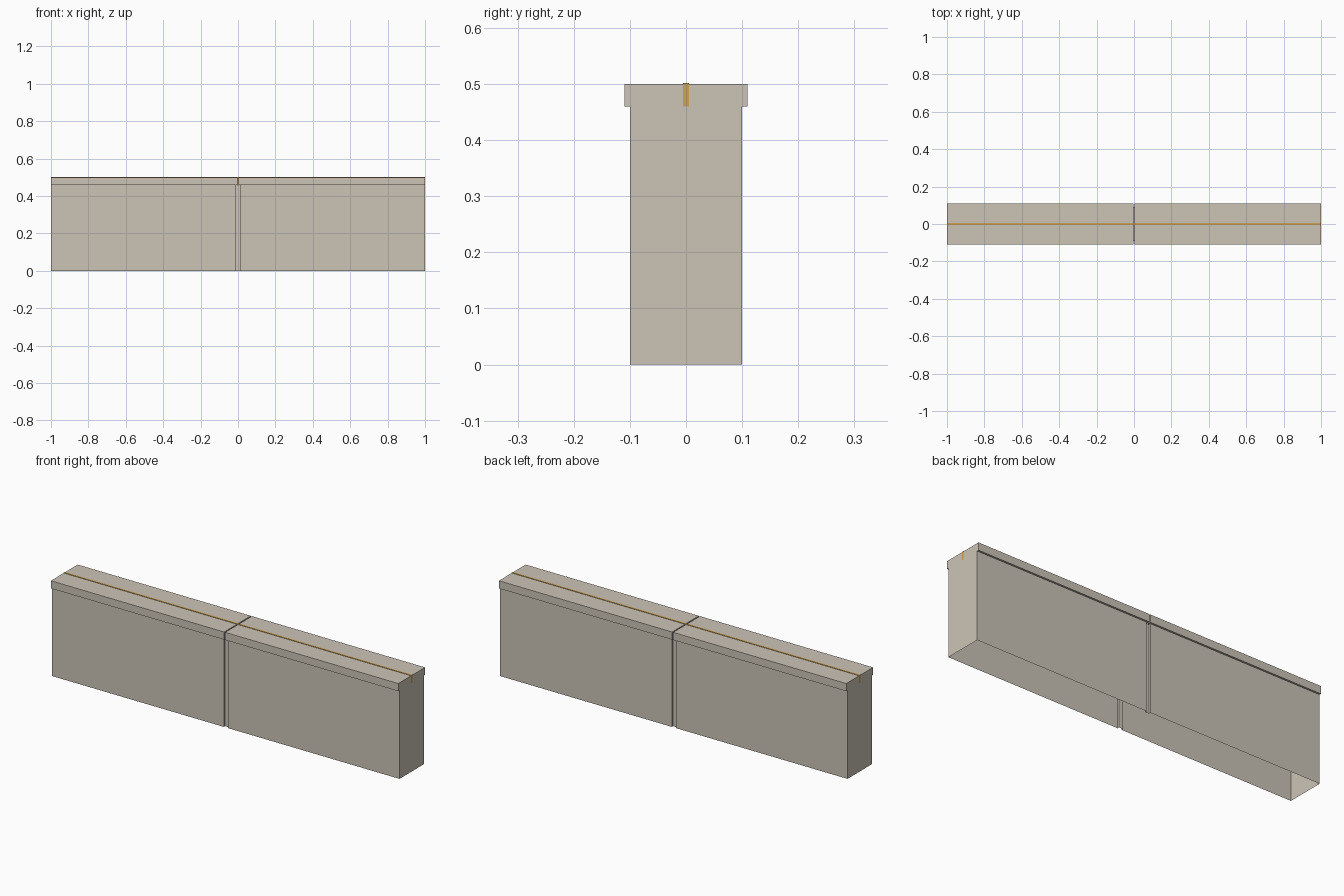
import bpy
import bmesh

if "Cube" in bpy.data.objects:
    bpy.data.objects.remove(bpy.data.objects["Cube"])


def material(name, rgb):
    m = bpy.data.materials.new(name)
    m.diffuse_color = (*rgb, 1.0)
    m.use_nodes = True
    m.node_tree.nodes["Principled BSDF"].inputs["Base Color"].default_value = m.diffuse_color
    return m


CONCRETE = material("pale concrete", (0.60, 0.55, 0.47))
BRASS = material("orange brass", (0.62, 0.36, 0.09))


def finish(name, bm, mat):
    bmesh.ops.recalc_face_normals(bm, faces=bm.faces[:])
    mesh = bpy.data.meshes.new(name)
    bm.to_mesh(mesh)
    bm.free()
    mesh.materials.append(mat)
    obj = bpy.data.objects.new(name, mesh)
    bpy.context.collection.objects.link(obj)
    return obj


def box(name, lo, hi, mat):
    bm = bmesh.new()
    bmesh.ops.create_cube(bm, size=1)
    for v in bm.verts:
        v.co = [lo[i] if v.co[i] < 0 else hi[i] for i in range(3)]
    return finish(name, bm, mat)


# Wall body: plan outline with a vertical joint on each long side, open below
CAP_Z, TOP = 0.46, 0.5
half = [(-1, -0.1), (-0.011, -0.1), (-0.011, -0.09),
        (0.011, -0.09), (0.011, -0.1), (1, -0.1)]
outline = half + [(-x, -y) for x, y in half]
bm = bmesh.new()
top_face = bm.faces.new([bm.verts.new((x, y, CAP_Z)) for x, y in outline])
rim = bmesh.ops.extrude_edge_only(bm, edges=top_face.edges[:])
for v in rim["geom"]:
    if isinstance(v, bmesh.types.BMVert):
        v.co.z = 0
body = finish("wall_body", bm, CONCRETE)
# an open shell: make sure the top points up
if max(body.data.polygons, key=lambda p: p.area if abs(p.normal.z) > 0.9 else 0).normal.z < 0:
    body.data.flip_normals()

# Coping slabs: four pieces with a cross joint and a lengthwise slot
for side_x, end in ((-1, "left"), (1, "right")):
    for side_y, face in ((-1, "front"), (1, "back")):
        xs = sorted((side_x * 0.003, side_x * 1.0))
        ys = sorted((side_y * 0.005, side_y * 0.11))
        box(f"coping_{face}_{end}", (xs[0], ys[0], CAP_Z), (xs[1], ys[1], TOP), CONCRETE)

# Thin metal strip filling the lengthwise slot
box("metal_strip", (-1, -0.005, CAP_Z), (1, 0.005, 0.502), BRASS)
